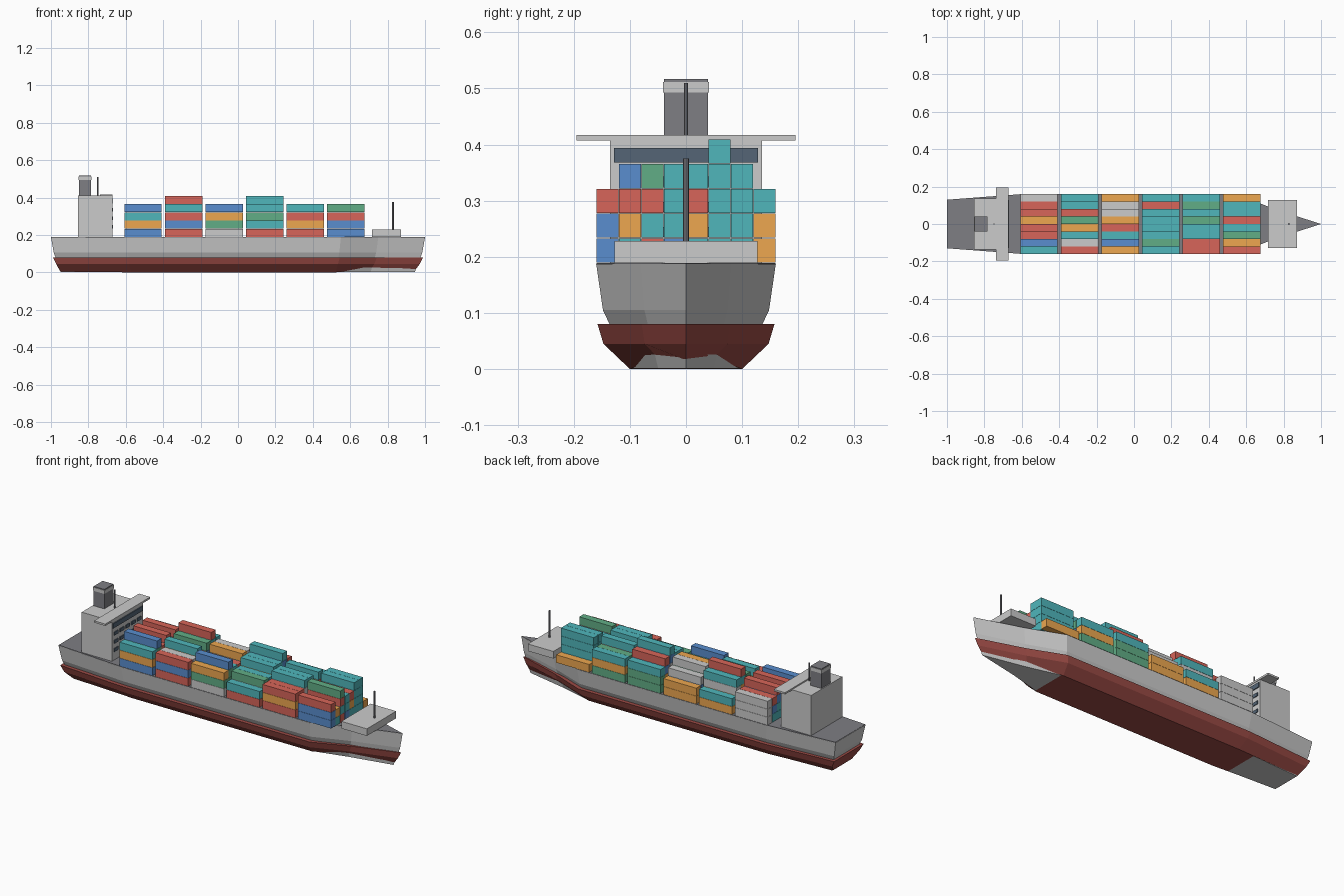
import bpy, bmesh, random
from mathutils import Matrix

if "Cube" in bpy.data.objects:
    bpy.data.objects.remove(bpy.data.objects["Cube"])

random.seed(4)


def material(name, r, g, b):
    m = bpy.data.materials.new(name)
    m.diffuse_color = (r, g, b, 1)
    m.use_nodes = True
    m.node_tree.nodes["Principled BSDF"].inputs["Base Color"].default_value = m.diffuse_color
    return m


RED = material("container_red", .68, .13, .10)
BLUE = material("container_blue", .10, .27, .62)
TEAL = material("container_teal", .08, .47, .50)
GREEN = material("container_green", .12, .42, .24)
ORANGE = material("container_orange", .85, .39, .08)
PALE = material("container_grey", .75, .75, .75)
DARK = material("dark_grey", .21, .21, .23)
GLASS = material("glass", .09, .13, .18)
HULL_RED = material("antifouling_red", .33, .07, .06)


def finish(name, bm, mats=()):
    bmesh.ops.recalc_face_normals(bm, faces=bm.faces)
    me = bpy.data.meshes.new(name)
    bm.to_mesh(me)
    bm.free()
    for m in mats:
        me.materials.append(m)
    ob = bpy.data.objects.new(name, me)
    bpy.context.collection.objects.link(ob)
    return ob


def add_box(bm, x0, x1, y0, y1, z0, z1, index=0):
    mat = Matrix.Translation(((x0 + x1) / 2, (y0 + y1) / 2, (z0 + z1) / 2)) \
        @ Matrix.Diagonal((x1 - x0, y1 - y0, z1 - z0, 1))
    verts = bmesh.ops.create_cube(bm, size=1, matrix=mat)["verts"]
    for f in {f for v in verts for f in v.link_faces}:
        f.material_index = index


def box(name, x0, x1, y0, y1, z0, z1, mat=None):
    bm = bmesh.new()
    add_box(bm, x0, x1, y0, y1, z0, z1)
    return finish(name, bm, [mat] if mat else [])


def mast(name, x, z0, z1, r):
    bm = bmesh.new()
    bmesh.ops.create_cone(bm, cap_ends=True, segments=8, radius1=r, radius2=r,
                          depth=z1 - z0, matrix=Matrix.Translation((x, 0, (z0 + z1) / 2)))
    return finish(name, bm, [DARK])


# Half outline of the deck from stern to stem; hull rings are scaled copies of it
HALF = [(-1, .13), (-.6, .16), (.55, .16), (.75, .08), (1, 0)]


def hull(name, rings, mat=None, keel=None):
    """rings: (z, x scale, y scale) from bottom to top; keel: bottom z per station"""
    bm = bmesh.new()
    loops = []
    for i, (z, sx, sy) in enumerate(rings):
        zs = keel if keel and i == 0 else [z] * len(HALF)
        port = [(x * sx, y * sy, h) for (x, y), h in zip(HALF, zs)]
        star = [(x, -y, h) for x, y, h in reversed(port[:-1])]
        loops.append([bm.verts.new(p) for p in port + star])
    for a, b in zip(loops, loops[1:]):
        for j in range(len(a)):
            k = (j + 1) % len(a)
            bm.faces.new((a[j], a[k], b[k], b[j]))
    # caps split station by station so a rising keel stays clean
    for ring in (loops[0], loops[-1]):
        n = len(ring)
        for j in range(len(HALF) - 2):
            bm.faces.new((ring[j], ring[j + 1], ring[n - 2 - j], ring[n - 1 - j]))
        bm.faces.new((ring[3], ring[4], ring[5]))
    return finish(name, bm, [mat] if mat else [])


# Hull
hull("upper_hull", [(.001, .945, .62), (.105, .985, .925), (.187, 1, 1)])
hull("lower_hull", [(0, .95, .625), (.045, .972, .92), (.08, .99, .985)], HULL_RED,
     keel=[.004, 0, 0, .02, .016])
hull("deck", [(.18, .996, .99), (.189, .999, .995)], DARK)

# Forecastle and bow mast
box("forecastle", .717, .872, -.127, .127, .189, .228)
mast("bow_mast", .828, .228, .375, .005)

# Accommodation block, bridge wing and windows
box("accommodation", -.855, -.672, -.135, .135, .189, .41)
box("bridge_wing", -.738, -.67, -.195, .195, .407, .417)
box("bridge_window", -.68, -.667, -.128, .128, .368, .394, GLASS)
bm = bmesh.new()
for z in (.235, .28, .325):
    for i in range(5):
        y = (i - 2) * .05
        add_box(bm, -.68, -.668, y - .017, y + .017, z, z + .018)
finish("cabin_windows", bm, [GLASS])

# Funnel and aft mast
box("funnel", -.85, -.785, -.039, .039, .41, .493, DARK)
box("funnel_band", -.852, -.783, -.041, .041, .493, .512)
box("funnel_cap", -.85, -.785, -.039, .039, .512, .517, DARK)
mast("aft_mast", -.749, .41, .51, .004)

# Container stacks: heights per bay, columns from -y to +y
PALETTE = [RED, BLUE, TEAL, GREEN, ORANGE, PALE]
HEIGHTS = ["34343433", "33434542", "34334432", "23344543", "33443433", "32433441"]
# colours of the outer stacks, bottom to top (index into PALETTE)
NEAR = ["142", "010", "534", "023", "040", "110"]
FAR = ["555", "42", "44", "332", "342", "4"]
for bay, row in enumerate(HEIGHTS):
    bm = bmesh.new()
    xc = -.508 + .217 * bay
    for col, n in enumerate(row):
        yc = -.14 + .04 * col
        for tier in range(int(n)):
            c = random.randrange(6)
            fixed = NEAR[bay] if col == 0 else FAR[bay] if col == 7 else ""
            if tier < len(fixed):
                c = int(fixed[tier])
            elif bay == 5 and col in (5, 6):
                c = 2
            z = .19 + .044 * tier
            add_box(bm, xc - .1, xc + .1, yc - .0195, yc + .0195, z, z + .043, c)
    finish(f"containers_bay_{bay + 1}", bm, PALETTE)
